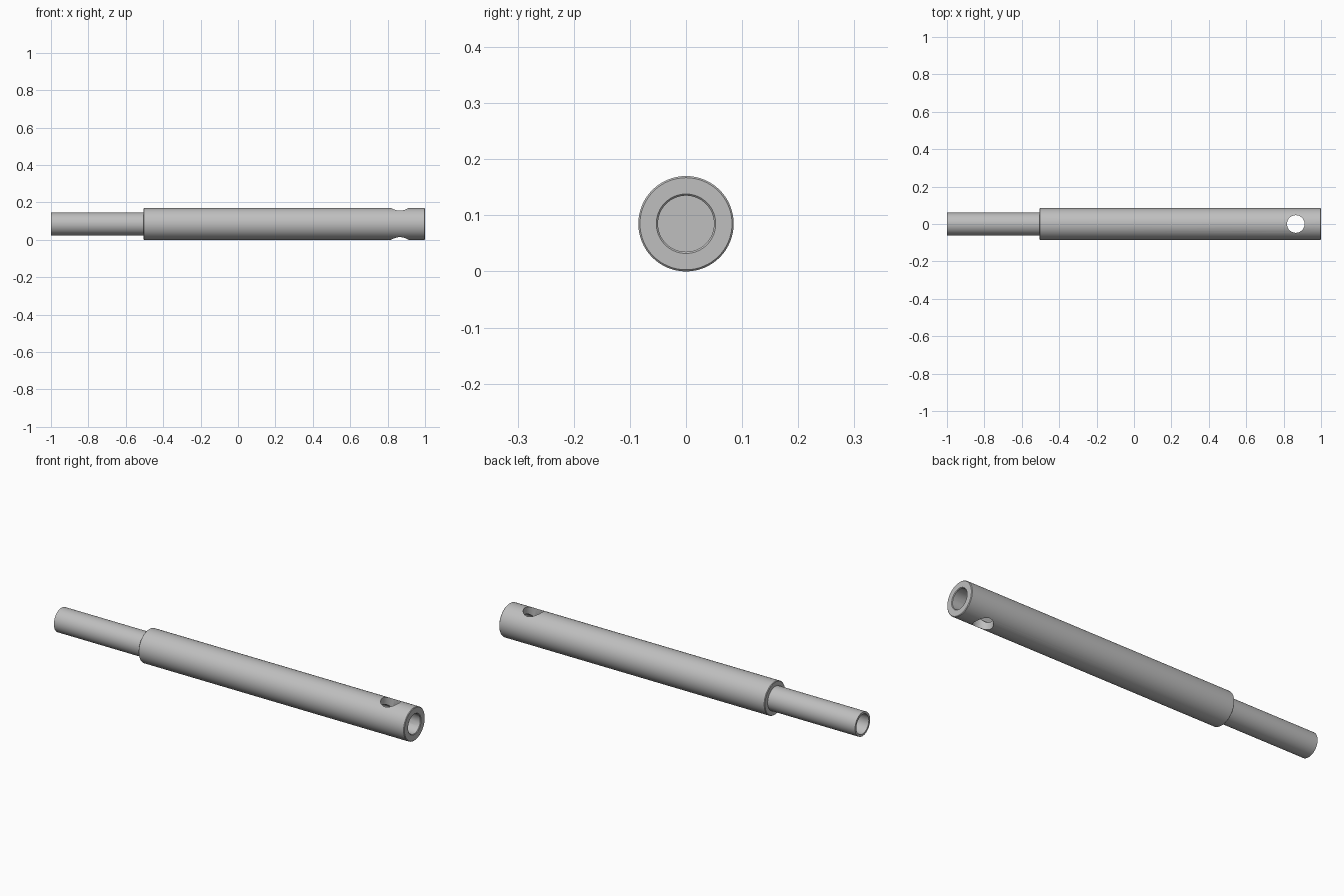
import bpy, bmesh, math
from mathutils import Matrix

if "Cube" in bpy.data.objects:
    bpy.data.objects.remove(bpy.data.objects["Cube"])

AXIS_Z = 0.085
SIDES = 64

metal = bpy.data.materials.new("grey metal")
metal.use_nodes = True
colour = (0.52, 0.52, 0.52, 1)
metal.diffuse_color = colour
metal.node_tree.nodes["Principled BSDF"].inputs["Base Color"].default_value = colour


def link(name, bm):
    bmesh.ops.recalc_face_normals(bm, faces=bm.faces)
    mesh = bpy.data.meshes.new(name)
    bm.to_mesh(mesh)
    bm.free()
    mesh.materials.append(metal)
    obj = bpy.data.objects.new(name, mesh)
    bpy.context.collection.objects.link(obj)
    return obj


def lathe(name, profile):
    """Spin (x, radius) points about the long axis."""
    bm = bmesh.new()
    verts = [bm.verts.new((x, 0, r)) for x, r in profile]
    edges = [bm.edges.new(pair) for pair in zip(verts, verts[1:])]
    bmesh.ops.spin(bm, geom=verts + edges, cent=(0, 0, 0), axis=(1, 0, 0),
                   angle=math.tau, steps=SIDES, use_duplicate=False)
    bmesh.ops.remove_doubles(bm, verts=bm.verts, dist=1e-5)
    bmesh.ops.translate(bm, verts=bm.verts, vec=(0, 0, AXIS_Z))
    return link(name, bm)


# Stepped shaft: hollow spigot, thick sleeve, blind bore at each end
R, r, bore, c = 0.085, 0.061, 0.05, 0.003
shaft = lathe("stepped_shaft", [
    (-0.55, 0), (-0.55, bore), (-1, bore), (-1, r),
    (-0.505, r), (-0.505, R - c), (-0.505 + c, R),
    (1 - c, R), (1, R - c), (1, bore + c), (1 - c, bore),
    (-0.45, bore), (-0.45, 0)])

# Vertical pin hole through the sleeve
bm = bmesh.new()
bmesh.ops.create_cone(bm, cap_ends=True, segments=48, radius1=0.047, radius2=0.047,
                      depth=0.4, matrix=Matrix.Translation((0.865, 0, AXIS_Z)))
cutter = link("pin_hole_cutter", bm)
cutter.hide_render = True
cutter.hide_viewport = True
cutter.display_type = 'WIRE'

cut = shaft.modifiers.new("pin_hole", 'BOOLEAN')
cut.operation = 'DIFFERENCE'
cut.solver = 'EXACT'
cut.object = cutter

# Bake the cut, then smooth while keeping rims sharp
bpy.ops.object.select_all(action='DESELECT')
shaft.select_set(True)
bpy.context.view_layer.objects.active = shaft
bpy.ops.object.modifier_apply(modifier=cut.name)
bpy.data.objects.remove(cutter)
bpy.ops.object.shade_smooth_by_angle(angle=math.radians(35))
